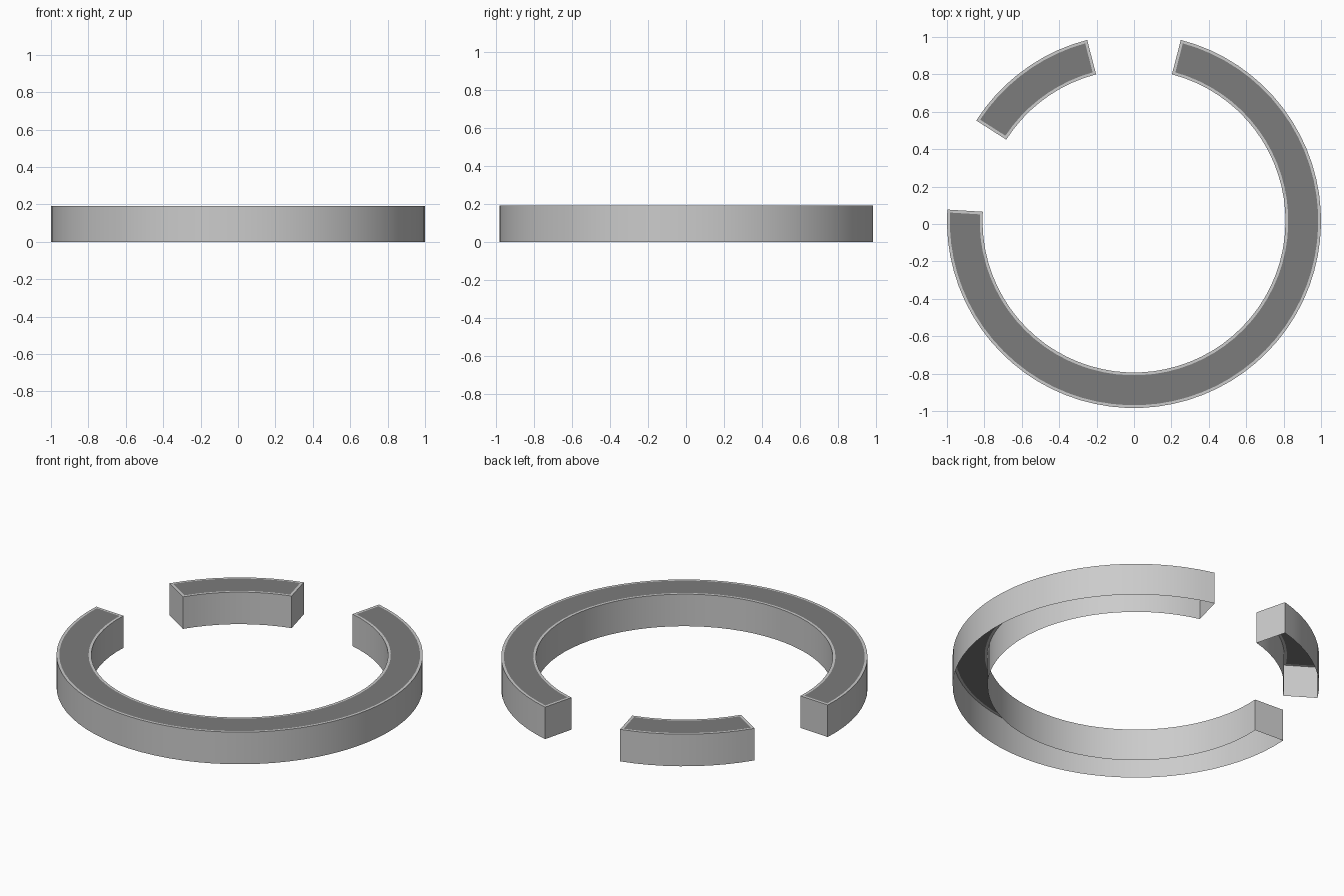
import bpy, bmesh
from math import radians, cos, sin

if "Cube" in bpy.data.objects:
    bpy.data.objects.remove(bpy.data.objects["Cube"])

R_OUT, R_IN, HEIGHT, RIM = 1.0, 0.81, 0.193, 0.015
CENTRE_Y = 0.016   # the gaps shift the ring's centre off the bounding box centre
HALF_GAP = 14.5    # degrees

dark = bpy.data.materials.new("dark_panel")
dark.diffuse_color = (0.2, 0.2, 0.2, 1)
dark.use_nodes = True
dark.node_tree.nodes["Principled BSDF"].inputs["Base Color"].default_value = dark.diffuse_color


def outline(a0, a1, inset, z):
    """Closed outline of an arc sector, shrunk evenly by inset."""
    n = max(4, round((a1 - a0) / 4.8))
    pts = []
    for r, order in ((R_OUT - inset, range(n + 1)), (R_IN + inset, range(n, -1, -1))):
        trim = inset / r
        s, e = radians(a0) + trim, radians(a1) - trim
        for i in order:
            a = s + (e - s) * i / n
            pts.append((r * cos(a), CENTRE_Y + r * sin(a), z))
    return pts


def arc_segment(name, a0, a1):
    """Hollow channel, open below, with a thin pale rim around a dark top."""
    bm = bmesh.new()
    loops = [[bm.verts.new(p) for p in outline(a0, a1, inset, z)]
             for inset, z in ((0, 0), (0, HEIGHT), (RIM, HEIGHT))]
    count = len(loops[0])
    # outer, inner and end walls, then the flat rim
    for low, high in zip(loops, loops[1:]):
        for i in range(count):
            j = (i + 1) % count
            bm.faces.new((low[i], low[j], high[j], high[i]))
    # dark top panel
    top = loops[2]
    for i in range(count // 2 - 1):
        f = bm.faces.new((top[i], top[i + 1], top[count - 2 - i], top[count - 1 - i]))
        f.material_index = 1
    mesh = bpy.data.meshes.new(name)
    bm.to_mesh(mesh)
    bm.free()
    obj = bpy.data.objects.new(name, mesh)
    bpy.context.collection.objects.link(obj)
    mesh.materials.append(None)
    mesh.materials.append(dark)
    bpy.ops.object.select_all(action='DESELECT')
    obj.select_set(True)
    bpy.context.view_layer.objects.active = obj
    bpy.ops.object.shade_smooth_by_angle(angle=radians(30))


# gaps are centred at 90 and 162 degrees
arc_segment("short_arc", 90 + HALF_GAP, 162 - HALF_GAP)
arc_segment("long_arc", 162 + HALF_GAP - 360, 90 - HALF_GAP)
